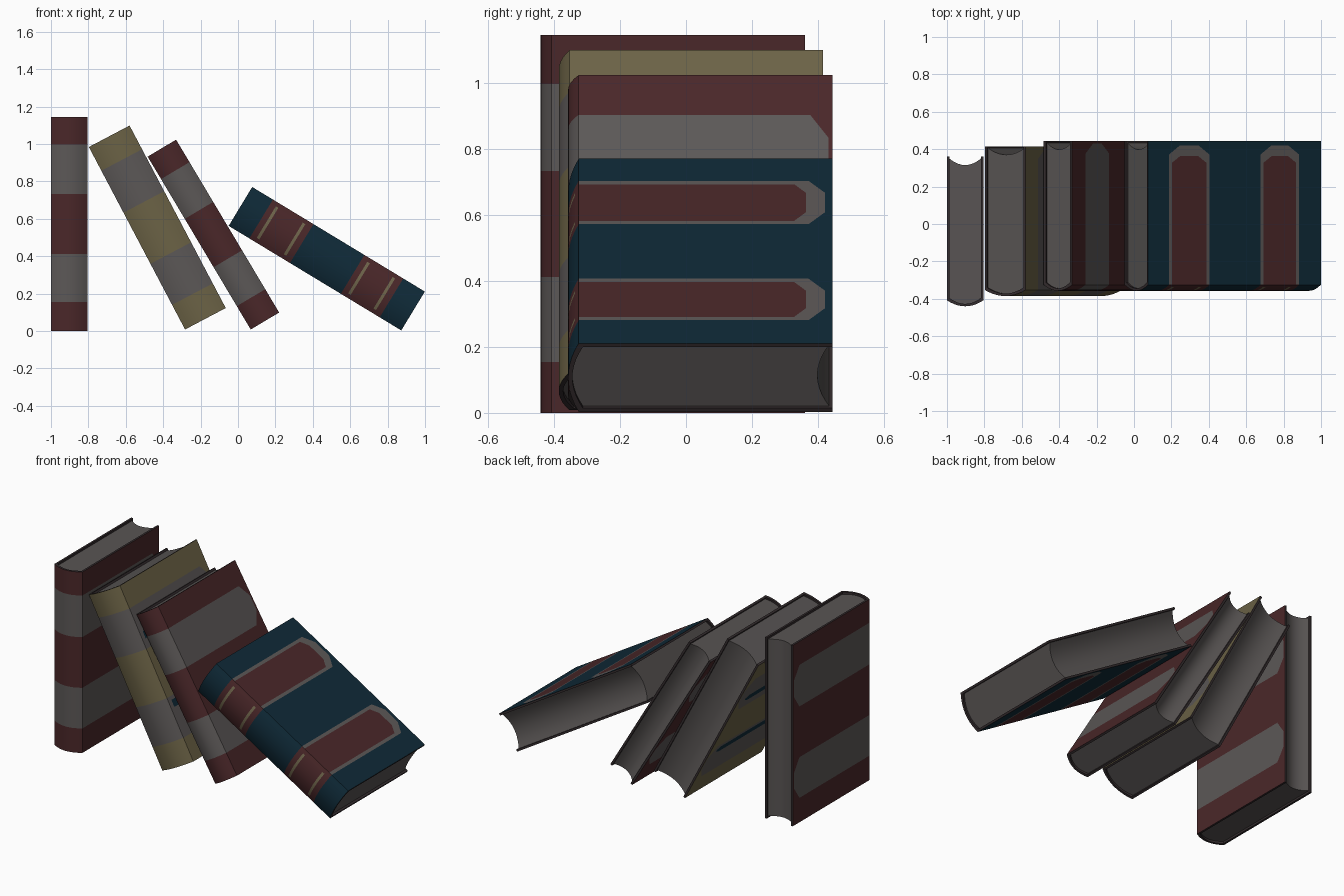
import bpy, bmesh, math
from mathutils import Matrix, Vector

if "Cube" in bpy.data.objects:
    bpy.data.objects.remove(bpy.data.objects["Cube"])


def srgb(r, g, b):
    lin = [((c / 255 + 0.055) / 1.055) ** 2.4 if c > 10 else c / 255 / 12.92 for c in (r, g, b)]
    return (*lin, 1)


MATS = {}
for name, col in {"red_cloth": (74, 39, 41), "olive_cloth": (108, 99, 70), "blue_cloth": (15, 42, 56),
                  "grey_band": (92, 88, 87), "page_grey": (88, 84, 83), "dark_edge": (52, 44, 46),
                  "gold_line": (112, 102, 76)}.items():
    MATS[name] = bpy.data.materials.new(name)
    MATS[name].diffuse_color = srgb(*col)

DEPTH, BOARD, BULGE, SEG = 0.80, 0.013, 0.032, 10


def arc(x0, x1, y_mid, rise):
    """Points of a shallow curve from x0 to x1, rising in y towards both ends."""
    pts = []
    for i in range(SEG + 1):
        s = 2 * i / SEG - 1
        pts.append((x0 + (x1 - x0) * i / SEG, y_mid + rise * s * s))
    return pts


def finish(bm, name, mats, matrix):
    bmesh.ops.recalc_face_normals(bm, faces=bm.faces[:])
    bm.transform(matrix)
    me = bpy.data.meshes.new(name)
    bm.to_mesh(me)
    bm.free()
    for m in mats:
        me.materials.append(MATS[m])
    ob = bpy.data.objects.new(name, me)
    bpy.context.collection.objects.link(ob)
    bpy.ops.object.select_all(action="DESELECT")
    ob.select_set(True)
    bpy.context.view_layer.objects.active = ob
    bpy.ops.object.shade_smooth_by_angle(angle=math.radians(22))


def tongue(lo, hi, y_end, mat, cut=(0.055, 0.08), y_min=-1):
    """Band shape in (y, z) as half planes, with its far corners cut off."""
    cy, cz = cut
    planes = [((0, lo), (0, -1)), ((0, hi), (0, 1)), ((y_end, 0), (1, 0)), ((y_min, 0), (-1, 0))]
    if cy:
        planes += [((y_end, hi - cz), (cz, cy)), ((y_end, lo + cz), (cz, -cy))]
    return planes, mat


def make_book(name, thick, height, cloth, bands, matrix):
    # cover: C-shaped section swept up the height
    outer = [(0, DEPTH)] + arc(0, thick, 0, BULGE) + [(thick, DEPTH)]
    inner = ([(BOARD, DEPTH)] + arc(BOARD, thick - BOARD, BOARD, BULGE)
             + [(thick - BOARD, DEPTH)])
    bm = bmesh.new()
    rows = [[bm.verts.new((x, y, z)) for x, y in path]
            for path in (outer, inner) for z in (0, height)]
    o0, o1, i0, i1 = rows
    n = len(outer)
    for a, b, idx in ((o0, o1, 0), (i0, i1, 1), (o0, i0, 1), (o1, i1, 1)):
        for k in range(n - 1):
            bm.faces.new((a[k], a[k + 1], b[k + 1], b[k])).material_index = idx
    for k in (0, n - 1):
        bm.faces.new((o0[k], o1[k], i1[k], i0[k])).material_index = 1

    # cut the outer cloth along the band outlines, then colour it
    mats = [cloth, "dark_edge"]
    for planes, mat in bands:
        if mat not in mats:
            mats.append(mat)
        for (py, pz), (ny, nz) in planes:
            faces = [f for f in bm.faces if f.material_index == 0]
            geom = faces + list({e for f in faces for e in f.edges}) + list({v for f in faces for v in f.verts})
            bmesh.ops.bisect_plane(bm, geom=geom, dist=1e-5, plane_co=(0, py, pz),
                                   plane_no=Vector((0, ny, nz)).normalized())
    cloth_faces = [f for f in bm.faces if f.material_index == 0]
    for planes, mat in bands:
        for f in cloth_faces:
            c = f.calc_center_median()
            if all((c.y - p[0]) * q[0] + (c.z - p[1]) * q[1] < 0 for p, q in planes):
                f.material_index = mats.index(mat)
    finish(bm, name + "_cover", mats, matrix)

    # page block: rounded at the spine, hollow at the fore edge
    bm = bmesh.new()
    a, b = BOARD - 0.001, thick - BOARD + 0.001
    section = arc(a, b, BOARD - 0.001, BULGE) + arc(a, b, DEPTH - 0.045, 0.036)[::-1]
    lo = [bm.verts.new((x, y, 0.013)) for x, y in section]
    hi = [bm.verts.new((x, y, height - 0.013)) for x, y in section]
    m = len(section)
    for k in range(m):
        bm.faces.new((lo[k], lo[(k + 1) % m], hi[(k + 1) % m], hi[k]))
    for ring in (lo, hi):
        for k in range(SEG):
            bm.faces.new((ring[k], ring[k + 1], ring[m - 2 - k], ring[m - 1 - k]))
    finish(bm, name + "_pages", ["page_grey"], matrix)


def place(x, y, z, lean):
    return Matrix.Translation((x, y, z)) @ Matrix.Rotation(math.radians(-lean), 4, "Y")


def plain_bands(h):
    return [tongue(a * h, b * h, DEPTH - 0.012, "grey_band") for a, b in ((0.135, 0.36), (0.64, 0.87))]


# upright red book
make_book("upright_red_book", 0.195, 1.145, "red_cloth", plain_bands(1.145), place(-1.0, -0.44, 0, 0))

# leaning olive book, with thin blue strips on its boards
H = 1.103
strips = [tongue(a * H, b * H, DEPTH - 0.08, "blue_cloth", (0.03, 0.015), BULGE + 0.03)
          for a, b in ((0.30, 0.34), (0.69, 0.73))]
make_book("leaning_olive_book", 0.246, H, "olive_cloth", plain_bands(H) + strips,
          place(-0.283, -0.385, 0.008, 27.8))

# leaning red book
make_book("leaning_red_book", 0.177, 1.076, "red_cloth", plain_bands(1.076), place(0.068, -0.357, 0.008, 30.8))

# fallen blue book: grey-edged red panels, red spine bands with gold lines
H = 1.079
panels = []
for a, b in ((0.125, 0.35), (0.645, 0.88)):
    lo, hi = a * H, b * H
    panels += [tongue(lo, hi, DEPTH - 0.022, "grey_band", (0.05, 0.07)),
               tongue(lo + 0.02, hi - 0.02, DEPTH - 0.08, "red_cloth", (0.035, 0.05)),
               tongue(lo, hi, BULGE + 0.001, "red_cloth", (0, 0))]
    for z in (lo + 0.045, hi - 0.04):
        panels.append(tongue(z - 0.008, z + 0.008, BULGE * 0.66, "gold_line", (0, 0)))
make_book("fallen_blue_book", 0.243, H, "blue_cloth", panels, place(0.873, -0.357, 0.003, 58.8))

for m in bpy.data.materials:
    if m.users and not m.is_grease_pencil:
        m.use_nodes = True
        m.node_tree.nodes["Principled BSDF"].inputs["Base Color"].default_value = m.diffuse_color
